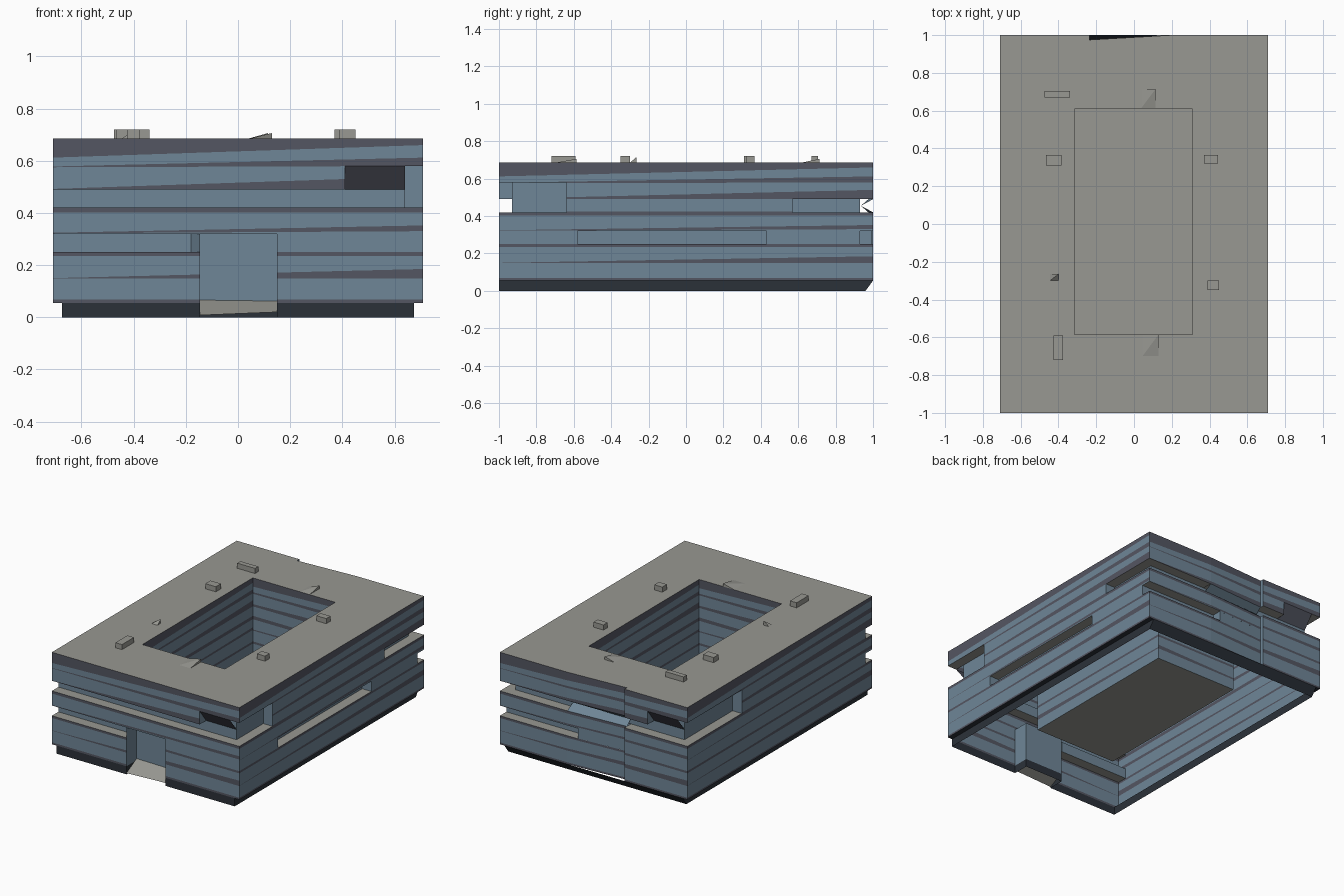
import bpy, bmesh
from mathutils import Vector

if "Cube" in bpy.data.objects:
    bpy.data.objects.remove(bpy.data.objects["Cube"])


def material(name, rgb):
    m = bpy.data.materials.new(name)
    m.diffuse_color = [(c / 255 / 12.92 if c < 11 else ((c / 255 + 0.055) / 1.055) ** 2.4)
                       for c in rgb] + [1]
    m.use_nodes = True
    m.node_tree.nodes["Principled BSDF"].inputs["Base Color"].default_value = m.diffuse_color
    return m


BLUE = material("glass blue", (111, 134, 151))
STRIPE = material("dark stripe", (84, 86, 98))
BASE = material("base slate", (43, 49, 57))
GREY = material("concrete grey", (152, 152, 146))


def finish(name, bm, mats):
    me = bpy.data.meshes.new(name)
    bm.to_mesh(me)
    bm.free()
    for m in mats:
        me.materials.append(m)
    ob = bpy.data.objects.new(name, me)
    bpy.context.collection.objects.link(ob)
    return ob


def face(bm, *pts):
    return bm.faces.new([bm.verts.new(p) for p in pts])


def band(bm, low, z0, z1, high=None):
    """Upright strip of quads round a closed outline."""
    high = high or low
    for i in range(len(low)):
        a, b = low[i - 1], low[i]
        c, d = high[i], high[i - 1]
        face(bm, (*a, z0), (*b, z0), (*c, z1), (*d, z1))


# Slanted dark stripes: lower edge start/end, upper edge start/end
STRIPES = [(.05, .05, .068, .068), (.148, .148, .15, .185), (.235, .235, .25, .25),
           (.322, .33, .324, .352), (.402, .402, .425, .425), (.49, .49, .492, .54),
           (.575, .58, .578, .612), (.612, .66, .69, .69)]


def paint_stripes(bm, outer_only, stripes=STRIPES):
    sides = [(Vector((0, -1, 0)), Vector((1, 0, 0)), .71),
             (Vector((1, 0, 0)), Vector((0, 1, 0)), 1),
             (Vector((0, 1, 0)), Vector((-1, 0, 0)), .71),
             (Vector((-1, 0, 0)), Vector((0, -1, 0)), 1)]

    def on_side(f, n):
        c = f.calc_center_median()
        return f.normal.dot(n) > .9 and (not outer_only or c.dot(n) > (.96 if n.y else .69))

    for n, u, half in sides:
        bm.normal_update()
        for l0, l1, h0, h1 in stripes:
            for s, e in ((l0, l1), (h0, h1)):
                fs = [f for f in bm.faces if on_side(f, n)]
                geom = list({g for f in fs for g in (f, *f.edges, *f.verts)})
                line = u * 2 * half + Vector((0, 0, e - s))
                bmesh.ops.bisect_plane(bm, geom=geom, dist=1e-5,
                                       plane_co=u * -half + Vector((0, 0, s)),
                                       plane_no=line.cross(n).normalized())
        bm.normal_update()
        for f in bm.faces:
            if on_side(f, n):
                c = f.calc_center_median()
                t = (c.dot(u) + half) / (2 * half)
                for l0, l1, h0, h1 in stripes:
                    if l0 + (l1 - l0) * t < c.z < h0 + (h1 - h0) * t:
                        f.material_index = 1


# Outlines of the storeys, counter-clockwise from the front left corner
X, R = .71, .64
BACK = [(X, 1), (.2, 1), (-.235, .975), (-.235, 1), (-X, 1)]
DOOR = [(-.145, -1), (-.145, -.89), (.15, -.89), (.15, -1)]
full = [(-X, -1), (X, -1)] + BACK
ground = [(-X, -1)] + DOOR + [(X, -1)] + BACK
low_slots = [(-X, -.93), (-.18, -.93)] + DOOR + [
    (X, -1), (X, -.58), (R, -.58), (R, .43), (X, .43), (X, .93), (.12, .93),
    (.12, .995)] + BACK[2:]
high_slots = [(-X, -.93), (R, -.93), (R, -.64), (X, -.64), (X, .57), (R, .57), (R, .93),
              (-R, .93), (-R, .41), (-X, .41)]
high_recess = [(-X, -1), (.41, -1), (.41, -.93), (R, -.93), (R, -.64), (X, -.64)] + BACK[:4] + [
    (-.41, 1), (-.41, .93), (-R, .93), (-R, .41), (-X, .41)]

bm = bmesh.new()
for outline, z0, z1 in ((ground, .055, .25), (low_slots, .25, .32), (full, .32, .42),
                        (high_slots, .42, .49), (high_recess, .49, .58), (full, .58, .685)):
    band(bm, outline, z0, z1)
paint_stripes(bm, True)
finish("outer_walls", bm, [BLUE, STRIPE])

# Sloping panels above and below the upper slots
bm = bmesh.new()
for s in (1, -1):
    face(bm, (s * .41, -s, .58), (s * .41, -s * .93, .49), (s * R, -s * .93, .49), (s * R, -s, .58))
finish("sloped_soffits", bm, [STRIPE])
bm = bmesh.new()
for z in (.42, .49):
    face(bm, (.2, 1, z), (-.235, .975, z), (-.235, .935, .455), (.2, .935, .455))
finish("sloped_back_panels", bm, [BLUE])

# Floors and ceilings of the slots
bm = bmesh.new()
for x0, y0, x1, y1, *levels in (
        (-X, -1, -.145, -.93, .25, .32), (-.145, -1, .15, -.89, .32),
        (R, -.58, X, .43, .25, .32), (.12, .93, X, 1, .25, .32),
        (-X, -1, R, -.93, .42), (-X, -1, .41, -.93, .49),
        (R, -1, X, -.64, .42, .58), (R, .57, X, 1, .42, .49),
        (.2, .93, R, 1, .42, .49), (-R, .93, -.235, 1, .42),
        (-.41, .93, -.235, 1, .49), (-X, .41, -R, 1, .42, .58)):
    for z in levels:
        face(bm, (x0, y0, z), (x1, y0, z), (x1, y1, z), (x0, y1, z))
finish("slot_ledges", bm, [GREY])

# Dark plinth, set in at the sides and sloping in at the back
bm = bmesh.new()
B = .675
lower = [(-B, -1)] + DOOR + [(B, -1), (B, .96), (-B, .96)]
upper = [(-B, -1)] + DOOR + [(B, -1), (B, 1), (-B, 1)]
band(bm, lower, 0, .055, upper)
for s in (1, -1):
    face(bm, (s * B, -1, .055), (s * X, -1, .055), (s * X, 1, .055), (s * B, 1, .055))
finish("plinth", bm, [BASE])

# Entrance ramp
bm = bmesh.new()
face(bm, (-.145, -1, .008), (.15, -1, .02), (.15, -.89, .062), (-.145, -.89, .066))
finish("entrance_ramp", bm, [GREY])

# Roof with the courtyard opening
yard = [(-.315, -.585), (-.315, .61), (.31, .61), (.31, -.585)]
bm = bmesh.new()
edges = []
for loop in (full, yard):
    vs = [bm.verts.new((*p, .685)) for p in loop]
    edges += [bm.edges.new((vs[i - 1], vs[i])) for i in range(len(vs))]
bmesh.ops.triangle_fill(bm, edges=edges, use_beauty=True, normal=(0, 0, 1))
finish("roof", bm, [GREY])

# Courtyard walls and floor
bm = bmesh.new()
band(bm, yard, .075, .685)
paint_stripes(bm, False, STRIPES[1:])
finish("courtyard_walls", bm, [BLUE, STRIPE])
bm = bmesh.new()
face(bm, *[(*p, .075) for p in reversed(yard)])
finish("courtyard_floor", bm, [GREY])

# Roof boxes
for i, (x0, x1, y0, y1) in enumerate((
        (-.475, -.34, .67, .705), (-.465, -.385, .31, .365), (-.425, -.375, -.72, -.59),
        (.37, .445, .32, .365), (.39, .45, -.35, -.30))):
    bm = bmesh.new()
    bmesh.ops.create_cube(bm, size=1)
    for v in bm.verts:
        v.co = ((x0 + x1) / 2 + v.co.x * (x1 - x0), (y0 + y1) / 2 + v.co.y * (y1 - y0),
                .7025 + v.co.z * .035)
    finish("roof_box_%d" % (i + 1), bm, [GREY])

# Pointed roof vents, raised at one corner
for i, (x0, x1, y0, y1, h) in enumerate((
        (.04, .115, .615, .715, .706), (.045, .13, -.70, -.585, .706),
        (-.445, -.40, -.30, -.265, .715))):
    bm = bmesh.new()
    a, b, c, d = [bm.verts.new(p) for p in ((x0, y0, .685), (x1, y0, .685),
                                            (x1, y1, .685), (x0, y1, .685))]
    top = bm.verts.new((x1, y1, h))
    for tri in ((a, b, top), (b, c, top), (c, d, top), (d, a, top)):
        bm.faces.new(tri)
    finish("roof_vent_%d" % (i + 1), bm, [GREY])
